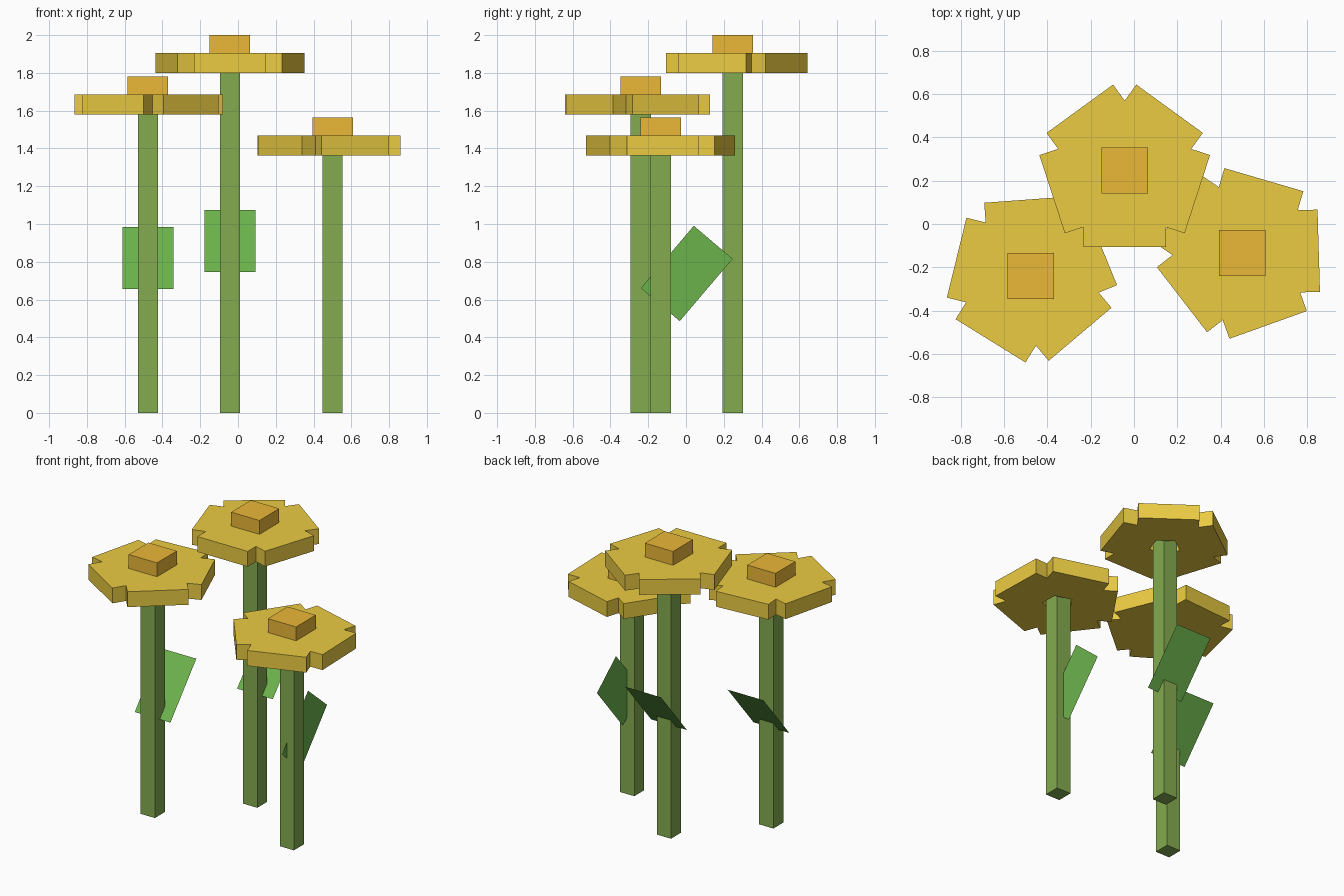
import bpy, bmesh
from math import sin, cos, tan, radians, pi
from mathutils import Matrix

if "Cube" in bpy.data.objects:
    bpy.data.objects.remove(bpy.data.objects["Cube"])


def material(name, rgb):
    m = bpy.data.materials.new(name)
    m.diffuse_color = (*rgb, 1)
    m.use_nodes = True
    m.node_tree.nodes["Principled BSDF"].inputs["Base Color"].default_value = m.diffuse_color
    return m


GREEN = material("stem_green", (0.23, 0.41, 0.08))
LEAF = material("leaf_green", (0.15, 0.45, 0.073))
YELLOW = material("petal_yellow", (0.83, 0.60, 0.055))
ORANGE = material("centre_orange", (0.83, 0.48, 0.04))


def add_object(name, bm, mat):
    me = bpy.data.meshes.new(name)
    bm.to_mesh(me)
    bm.free()
    me.materials.append(mat)
    ob = bpy.data.objects.new(name, me)
    bpy.context.collection.objects.link(ob)
    return ob


def box(name, x, y, z0, z1, width, mat):
    bm = bmesh.new()
    bmesh.ops.create_cube(bm, size=1, matrix=Matrix.Translation((x, y, (z0 + z1) / 2))
                          @ Matrix.Diagonal((width, width, z1 - z0, 1)))
    return add_object(name, bm, mat)


def petals(name, x, y, z, height, turn):
    # five broad square-ended petals around a small pentagonal hole
    reach, half, inner = 0.353, 0.19, 0.08
    notch = half / tan(pi / 5)
    side = inner * tan(pi / 5)
    outline = [(inner, -side), (notch, -half), (reach, -half),
               (reach, half), (notch, half), (inner, side)]
    bm = bmesh.new()
    for i in range(5):
        a = turn + i * 2 * pi / 5
        bm.faces.new([bm.verts.new((x + u * cos(a) - v * sin(a),
                                    y + u * sin(a) + v * cos(a), z))
                      for u, v in outline])
    bmesh.ops.remove_doubles(bm, verts=bm.verts[:], dist=0.0005)
    ext = bmesh.ops.extrude_face_region(bm, geom=bm.faces[:], use_keep_orig=True)
    bmesh.ops.translate(bm, vec=(0, 0, height),
                        verts=[g for g in ext["geom"] if isinstance(g, bmesh.types.BMVert)])
    bmesh.ops.recalc_face_normals(bm, faces=bm.faces[:])
    return add_object(name, bm, YELLOW)


def leaf(name, x, y, z, edge_on):
    # thin sheet leaning back from the stem, either facing front or edge-on
    bm = bmesh.new()
    turn = Matrix.Rotation(radians(90), 4, 'Y') if edge_on else Matrix()
    lean = Matrix.Rotation(radians(-40.3), 4, 'X')
    up = Matrix.Rotation(radians(90), 4, 'X')
    mat = Matrix.Translation((x, y + 0.138, z)) @ lean
    if edge_on:
        mat = mat @ Matrix.Rotation(radians(90), 4, 'Z')
    mat = mat @ up @ Matrix.Diagonal((0.27, 0.433, 1, 1))
    bmesh.ops.create_grid(bm, x_segments=1, y_segments=1, size=0.5, matrix=mat)
    return add_object(name, bm, LEAF)


# name, x, y, petal base height, petal turn, leaf height, leaf edge-on
flowers = [
    ("back", -0.043, 0.247, 1.80, -90, 0.91, False),
    ("left", -0.477, -0.24, 1.58, 94.2, 0.82, False),
    ("right", 0.501, -0.134, 1.363, 1.7, 0.738, True),
]
for n, x, y, z, turn, leaf_z, edge_on in flowers:
    box(n + "_stem", x, y, 0, z + 0.095, 0.107, GREEN)
    petals(n + "_petals", x, y, z, 0.105, radians(turn))
    box(n + "_flower_centre", x, y, z + 0.095, z + 0.2, 0.214, ORANGE)
    leaf(n + "_leaf", x, y, leaf_z, edge_on)
